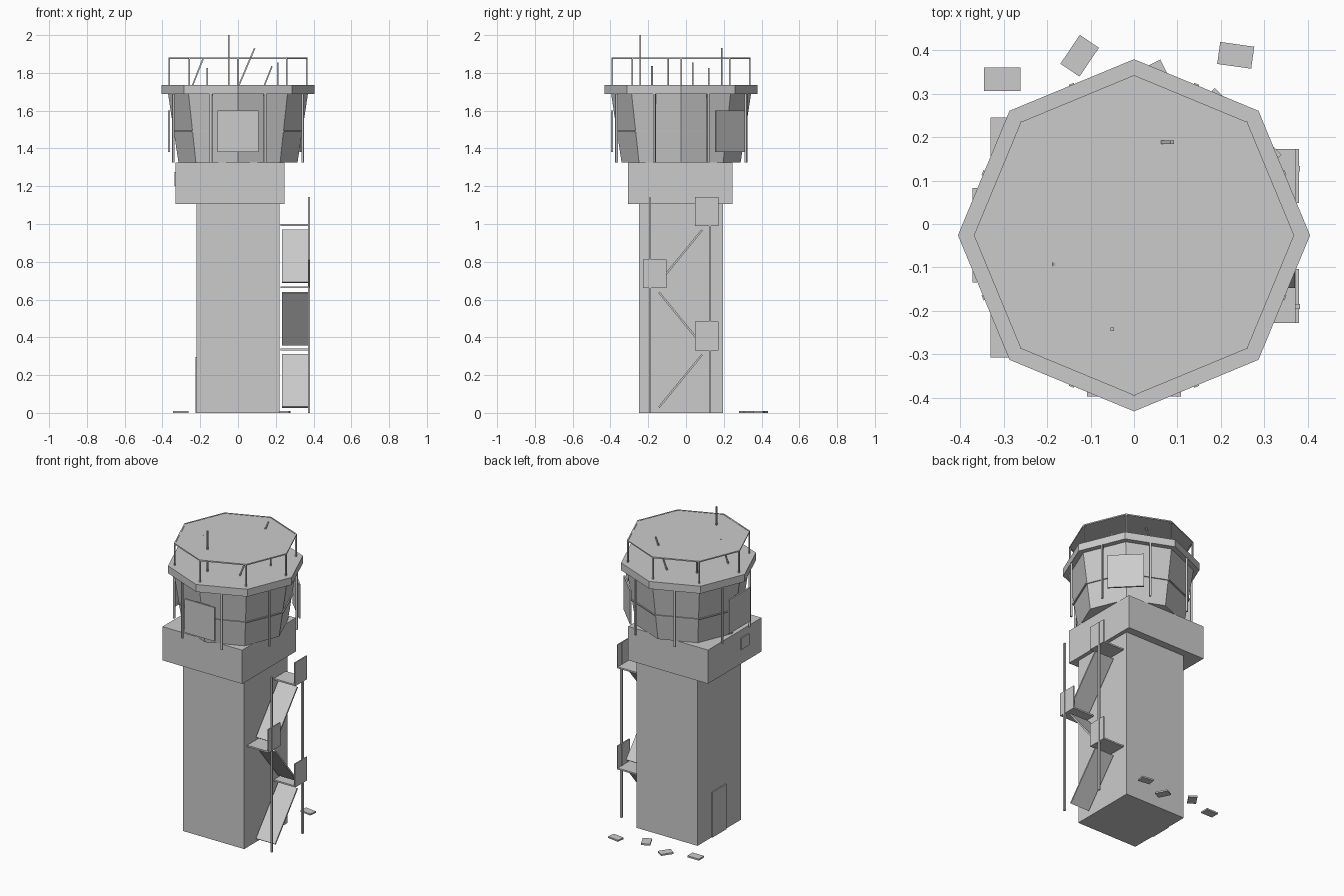
import bpy, bmesh, math
from mathutils import Matrix, Vector

cube = bpy.data.objects.get("Cube")
if cube:
    bpy.data.objects.remove(cube, do_unlink=True)

CY = -0.026  # tower axis in y

grey = bpy.data.materials.new("concrete_grey")
grey.use_nodes = True
grey.diffuse_color = (0.6, 0.6, 0.6, 1)
bsdf = next(n for n in grey.node_tree.nodes if n.type == 'BSDF_PRINCIPLED')
bsdf.inputs["Base Color"].default_value = (0.6, 0.6, 0.6, 1)


def finish(bm, name):
    mesh = bpy.data.meshes.new(name)
    bm.to_mesh(mesh)
    bm.free()
    mesh.materials.append(grey)
    obj = bpy.data.objects.new(name, mesh)
    bpy.context.collection.objects.link(obj)
    return obj


def block(name, centre, size, rot=None):
    bm = bmesh.new()
    m = Matrix.Translation(centre) @ (rot or Matrix()) @ Matrix.Diagonal((*size, 1))
    bmesh.ops.create_cube(bm, size=1, matrix=m)
    return finish(bm, name)


def span(name, x, y, z):
    """Box given by its limits on each axis."""
    lims = (x, y, z)
    return block(name, [(a + b) / 2 for a, b in lims], [b - a for a, b in lims])


def rod(name, a, b, width=0.008):
    a, b = Vector(a), Vector(b)
    d = b - a
    rot = d.to_track_quat('Z', 'Y').to_matrix().to_4x4()
    return block(name, (a + b) / 2, (width, width, d.length), rot)


def octagon(name, r_low, r_high, z0, z1):
    bm = bmesh.new()
    bmesh.ops.create_cone(bm, cap_ends=True, segments=8, radius1=r_low, radius2=r_high,
                          depth=z1 - z0, matrix=Matrix.Translation((0, CY, (z0 + z1) / 2)))
    return finish(bm, name)


def polar(r, degrees, z):
    t = math.radians(degrees)
    return Vector((r * math.cos(t), CY + r * math.sin(t), z))


def turn(degrees, axis='Z'):
    return Matrix.Rotation(math.radians(degrees), 4, axis)


# Shaft, collar, door and hatch
span("shaft", (-0.22, 0.22), (-0.25, 0.195), (0, 1.105))
span("collar", (-0.33, 0.245), (-0.307, 0.245), (1.105, 1.325))
span("door", (-0.226, -0.219), (-0.094, 0.05), (0, 0.295))
span("collar_hatch", (-0.336, -0.329), (-0.172, -0.09), (1.2, 1.275))

# Control cab with window rail and roof slab
octagon("cab_wall", 0.315, 0.37, 1.325, 1.687)
octagon("window_rail", 0.347, 0.348, 1.486, 1.494)
octagon("roof_slab", 0.405, 0.405, 1.687, 1.735)

# Posts around the cab
for i in range(8):
    ang = 22.5 + 45 * i
    block(f"cab_post_{i + 1}", polar(0.371, ang, 1.507), (0.012, 0.012, 0.365), turn(ang))

# Flat panels hung outside the cab
for name, ang in (("front", 270), ("right", 180), ("back_left", 45)):
    block(f"{name}_panel", polar(0.366, ang, 1.49), (0.01, 0.217, 0.22), turn(ang))

# Roof railing with its thin cover
for i in range(8):
    a = 45 * i
    rod(f"railing_post_{i + 1}", polar(0.364, a, 1.735), polar(0.364, a, 1.88))
    rod(f"railing_bar_{i + 1}", polar(0.364, a, 1.877), polar(0.364, a + 45, 1.877))
octagon("railing_cover", 0.362, 0.362, 1.876, 1.879)

# Antennas: foot x, tip x, y, tip height
antennas = (
    (-0.05, -0.05, -0.242, 2.0),
    (0.005, 0.088, 0.188, 1.93),
    (-0.24, -0.183, -0.093, 1.88),
    (-0.163, -0.163, 0.12, 1.825),
    (0.14, 0.18, -0.18, 1.835),
    (0.21, 0.21, 0.037, 1.855),
)
for i, (x0, x1, y, top) in enumerate(antennas):
    rod(f"antenna_{i + 1}", (x0, y, 1.735), (x1, y, top))

# Outside stair: landings with guards, sloping flights and two poles
for i in range(3):
    z = 0.33 * (i + 1)
    near, far = ((0.048, 0.172), (-0.228, -0.104))[i % 2]
    span(f"landing_{i + 1}", (0.225, 0.375), (near, far), (z, z + 0.01))
    span(f"landing_guard_{i + 1}", (0.372, 0.379), (near, far), (z, z + 0.153))

    side = -1 if i % 2 else 1
    foot = Vector((0.301, -0.029 - side * 0.114, 0.03 + 0.33 * i))
    head = Vector((0.301, -0.029 + side * 0.114, 0.308 + 0.33 * i))
    run = head - foot
    slope = math.degrees(math.atan2(run.z, run.y))
    block(f"stair_flight_{i + 1}", (foot + head) / 2, (0.138, run.length, 0.01),
          turn(slope, 'X'))
for name, y in (("front", -0.19), ("back", 0.127)):
    span(f"{name}_stair_pole", (0.37, 0.382), (y - 0.006, y + 0.006), (0, 1.14))

# Paving slabs behind the tower: x, y, width, length, turn
slabs = (
    (-0.303, 0.333, 0.083, 0.055, 0),
    (-0.125, 0.387, 0.053, 0.08, -34),
    (0.054, 0.33, 0.055, 0.08, 27),
    (0.234, 0.388, 0.079, 0.051, -8),
)
for i, (x, y, w, l, ang) in enumerate(slabs):
    block(f"paving_slab_{i + 1}", (x, y, 0.005), (w, l, 0.01), turn(ang))
